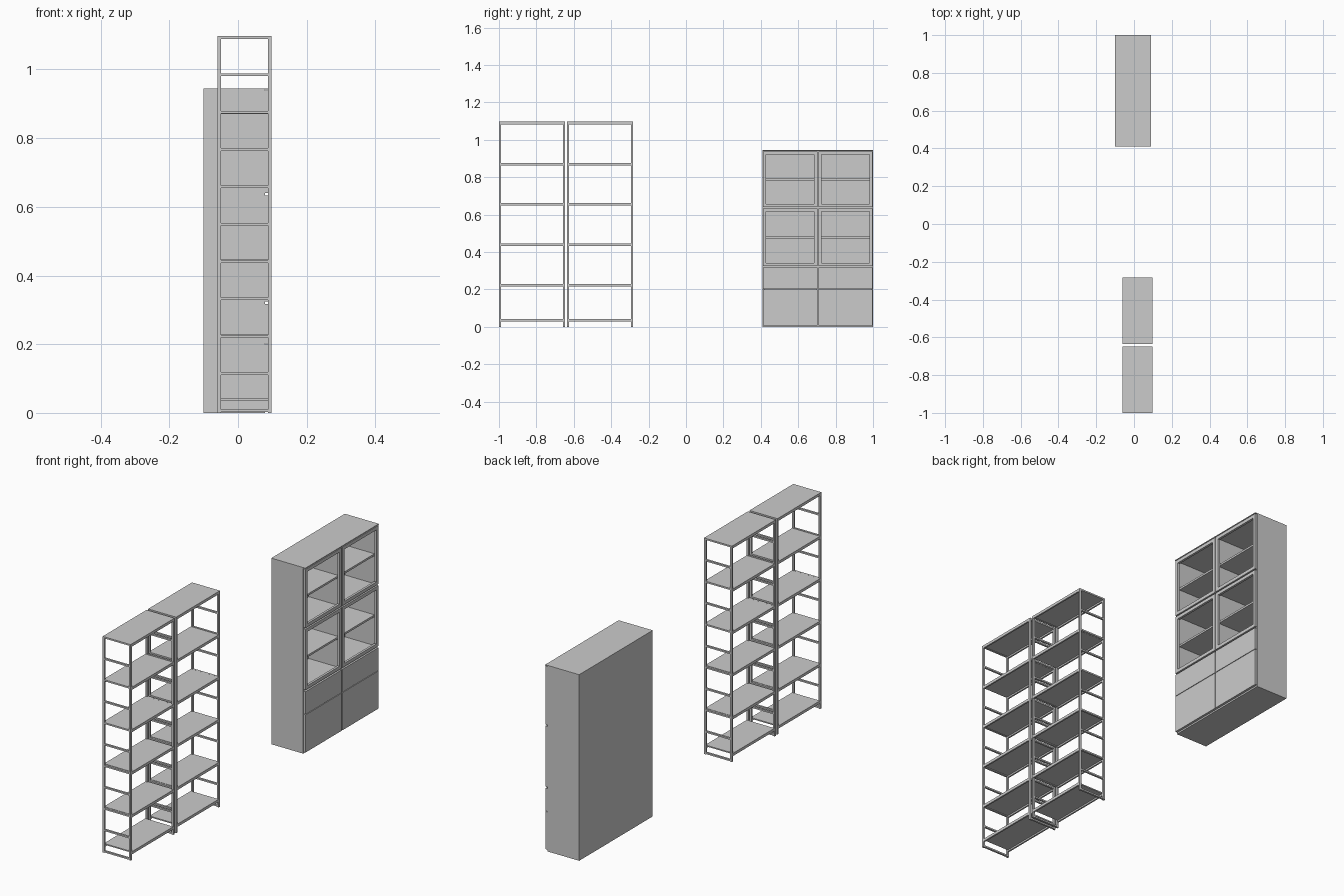
import bpy
import bmesh
from mathutils import Matrix, Vector

cube = bpy.data.objects.get("Cube")
if cube:
    bpy.data.objects.remove(cube, do_unlink=True)

grey = bpy.data.materials.new("light grey")
grey.use_nodes = True
COLOUR = (0.6, 0.6, 0.6, 1)
grey.diffuse_color = COLOUR
grey.node_tree.nodes["Principled BSDF"].inputs["Base Color"].default_value = COLOUR


def boxes(name, spans):
    """One object from boxes given as ((x0, x1), (y0, y1), (z0, z1))."""
    bm = bmesh.new()
    for span in spans:
        centre = Vector([(a + b) / 2 for a, b in span])
        size = Vector([b - a for a, b in span])
        place = Matrix.Translation(centre) @ Matrix.Diagonal(size).to_4x4()
        bmesh.ops.create_cube(bm, size=1, matrix=place)
    mesh = bpy.data.meshes.new(name)
    bm.to_mesh(mesh)
    bm.free()
    mesh.materials.append(grey)
    obj = bpy.data.objects.new(name, mesh)
    bpy.context.collection.objects.link(obj)


def frame(x, y, z, w):
    """Four bars around a rectangle facing the x axis."""
    return [(x, (y[0], y[0] + w), z), (x, (y[1] - w, y[1]), z),
            (x, (y[0] + w, y[1] - w), (z[0], z[0] + w)),
            (x, (y[0] + w, y[1] - w), (z[1] - w, z[1]))]


# Open shelving units
BACK, FRONT, TOP, POST = -0.06, 0.097, 1.097, 0.01
SHELF_Z = [0.035, 0.222, 0.44, 0.655, 0.87, 1.09]
for label, y0, y1 in (("first", -1.0, -0.648), ("second", -0.635, -0.283)):
    # Ladder ends: two posts and evenly spaced rungs
    ladder = []
    for y in ((y0, y0 + POST), (y1 - POST, y1)):
        for x in ((BACK, BACK + POST), (FRONT - POST, FRONT)):
            ladder.append((x, y, (0, TOP)))
        for i in range(11):
            z = 0.002 + i * 0.1087
            ladder.append(((BACK + POST, FRONT - POST), y, (z, z + 0.008)))
    boxes(label + "_ladder_ends", ladder)

    # Shelves: thin panel with a lip along the front and back
    inner = (y0 + POST, y1 - POST)
    for i, z in enumerate(SHELF_Z):
        low, high = z - 0.007, z + 0.007
        boxes(f"{label}_shelf_{i + 1}", [
            ((BACK + 0.008, FRONT - 0.008), inner, (high - 0.006, high)),
            ((BACK, BACK + 0.008), inner, (low, high)),
            ((FRONT - 0.008, FRONT), inner, (low, high))])

# Display cabinet carcass
X0, X1, Y0, Y1, H, T = -0.1, 0.079, 0.41, 1.0, 0.945, 0.012
MID = (Y0 + Y1) / 2
boxes("cabinet_sides", [((X0, X1), y, (0, H)) for y in ((Y0, Y0 + T), (Y1 - T, Y1))])
boxes("cabinet_top", [((X0, X1), (Y0 + T, Y1 - T), (H - T, H)),
                      ((X1, 0.091), (Y0, Y1), (H - 0.004, H))])
boxes("cabinet_base", [((X0, X1), (Y0 + T, Y1 - T), (0, T))])
boxes("cabinet_back", [((X0, X0 + 0.008), (Y0 + T, Y1 - T), (T, H - T))])
boxes("cabinet_divider", [((X0 + 0.008, X1), (MID - 0.006, MID + 0.006), (T, H - T))])

# Inner shelves on each side of the divider
shelves = []
for y in ((Y0 + T, MID - 0.006), (MID + 0.006, Y1 - T)):
    for z in (0.322, 0.478, 0.636, 0.788):
        shelves.append(((X0 + 0.008, X1 - 0.004), y, (z - 0.005, z + 0.005)))
boxes("cabinet_shelves", shelves)

# Door and drawer fronts
FACE = (X1, 0.091)
for side, y in (("right", (Y0 + 0.002, MID - 0.003)), ("left", (MID + 0.003, Y1 - 0.002))):
    boxes(side + "_upper_door_frame", frame(FACE, y, (0.64, 0.938), 0.017))
    boxes(side + "_middle_door_frame", frame(FACE, y, (0.325, 0.633), 0.017))
    boxes(side + "_drawer_front", [(FACE, y, (0.202, 0.317))])
    boxes(side + "_lower_door", [(FACE, y, (0.008, 0.199))])
